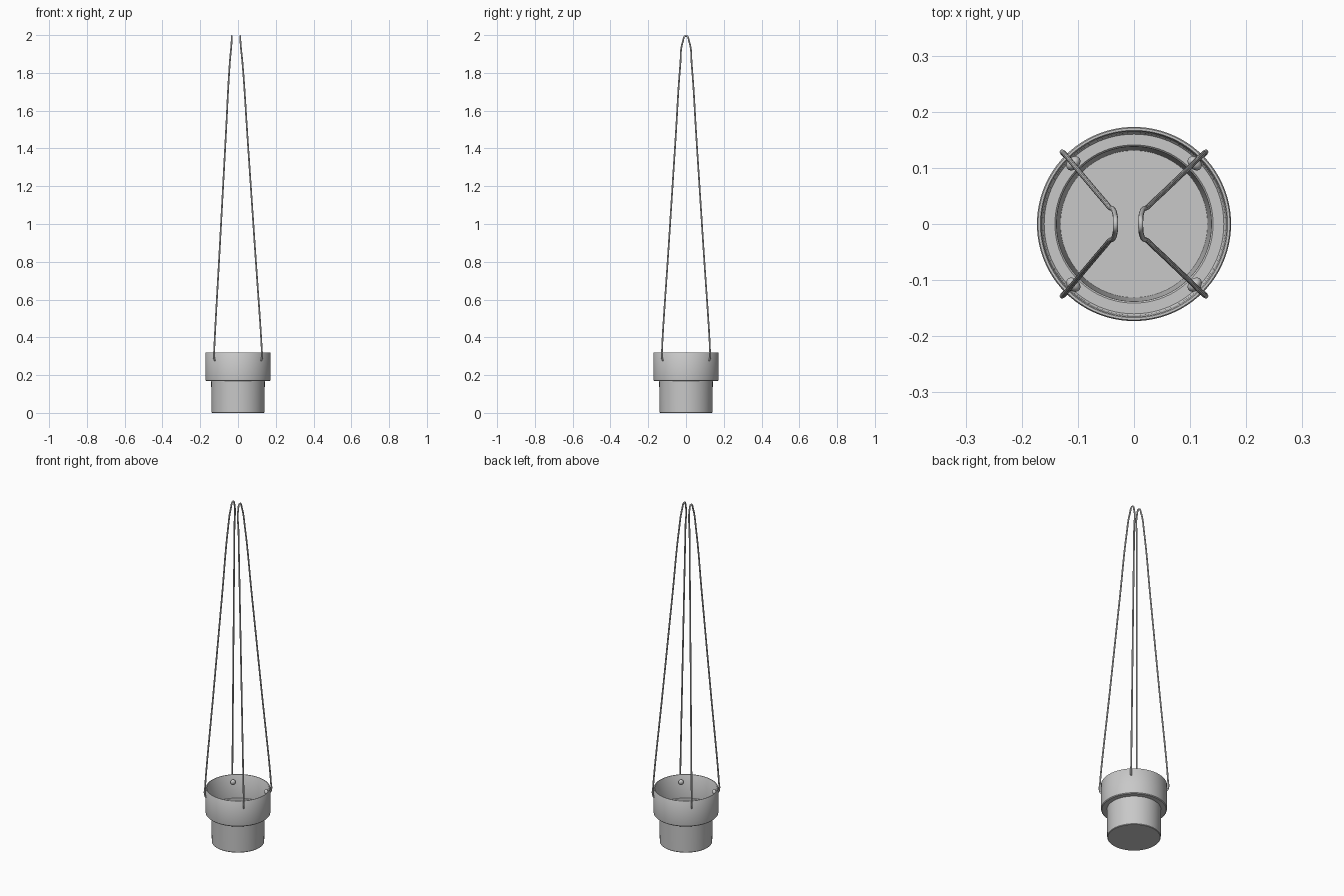
import bpy, bmesh, math

if "Cube" in bpy.data.objects:
    bpy.data.objects.remove(bpy.data.objects["Cube"])


def material(name, value):
    m = bpy.data.materials.new(name)
    m.diffuse_color = (value, value, value, 1)
    m.use_nodes = True
    m.node_tree.nodes["Principled BSDF"].inputs["Base Color"].default_value = m.diffuse_color
    return m


GREY = material("light grey", 0.58)


def lathe(name, profile, mat, steps=96):
    me = bpy.data.meshes.new(name)
    bm = bmesh.new()
    verts = [bm.verts.new((r, 0, z)) for r, z in profile]
    edges = [bm.edges.new(p) for p in zip(verts, verts[1:])]
    bmesh.ops.spin(bm, geom=verts + edges, cent=(0, 0, 0), axis=(0, 0, 1),
                   angle=2 * math.pi, steps=steps)
    bmesh.ops.remove_doubles(bm, verts=bm.verts, dist=1e-5)
    bmesh.ops.recalc_face_normals(bm, faces=bm.faces)
    bm.to_mesh(me)
    bm.free()
    ob = bpy.data.objects.new(name, me)
    bpy.context.collection.objects.link(ob)
    me.materials.append(mat)
    bpy.ops.object.select_all(action='DESELECT')
    ob.select_set(True)
    bpy.context.view_layer.objects.active = ob
    bpy.ops.object.shade_smooth_by_angle(angle=math.radians(35))
    return ob


def cord(name, points, radius):
    cu = bpy.data.curves.new(name, 'CURVE')
    cu.dimensions = '3D'
    cu.bevel_depth = radius
    cu.bevel_resolution = 3
    cu.resolution_u = 8
    cu.use_fill_caps = True
    sp = cu.splines.new('BEZIER')
    sp.bezier_points.add(len(points) - 1)
    for bp, p in zip(sp.bezier_points, points):
        bp.co = p
        bp.handle_left_type = bp.handle_right_type = 'AUTO'
    cu.materials.append(GREY)
    ob = bpy.data.objects.new(name, cu)
    bpy.context.collection.objects.link(ob)
    return ob


# Stepped pot: outside from the base up, over the rim, then down the inside
lathe("stepped_pot", [
    (0, 0), (0.137, 0), (0.140, 0.003), (0.142, 0.168),
    (0.168, 0.168), (0.172, 0.172), (0.173, 0.178),
    (0.173, 0.316), (0.171, 0.319), (0.167, 0.319), (0.165, 0.316),
    (0.163, 0.182), (0.160, 0.178), (0.141, 0.178), (0.138, 0.175),
    (0.131, 0.012), (0, 0.012)], GREY)

# Two hanging cords, each looping from a front hole to a back hole
R = 0.0045
for side, apex, label in ((-1, -0.033, "left"), (1, 0.012, "right")):
    half = [(side * 0.112, 0.112, 0.281), (side * 0.122, 0.122, 0.278),
            (side * 0.1265, 0.1265, 0.288), (side * 0.1255, 0.1265, 0.34)]
    for t in (0.35, 0.7, 0.94):
        half.append((side * 0.1255 + (apex + side * 0.006 - side * 0.1255) * t,
                     0.1265 + (0.024 - 0.1265) * t, 0.34 + 1.6 * t))
    half.append((apex + side * 0.001, 0.017, 1.965))
    back = [(x, -y, z) for x, y, z in reversed(half)]
    cord(label + "_cord", half + [(apex, 0, 2 - R)] + back, R)

# Stopper knots inside the wall
for i in range(4):
    a = math.radians(45 + 90 * i)
    bpy.ops.mesh.primitive_uv_sphere_add(
        segments=20, ring_count=12, radius=0.012,
        location=(0.153 * math.cos(a), 0.153 * math.sin(a), 0.281))
    knot = bpy.context.object
    knot.name = f"stopper_knot_{i + 1}"
    knot.scale = (0.9, 1.2, 1.2)
    knot.rotation_euler.z = a
    knot.data.materials.append(GREY)
    bpy.ops.object.shade_smooth()
